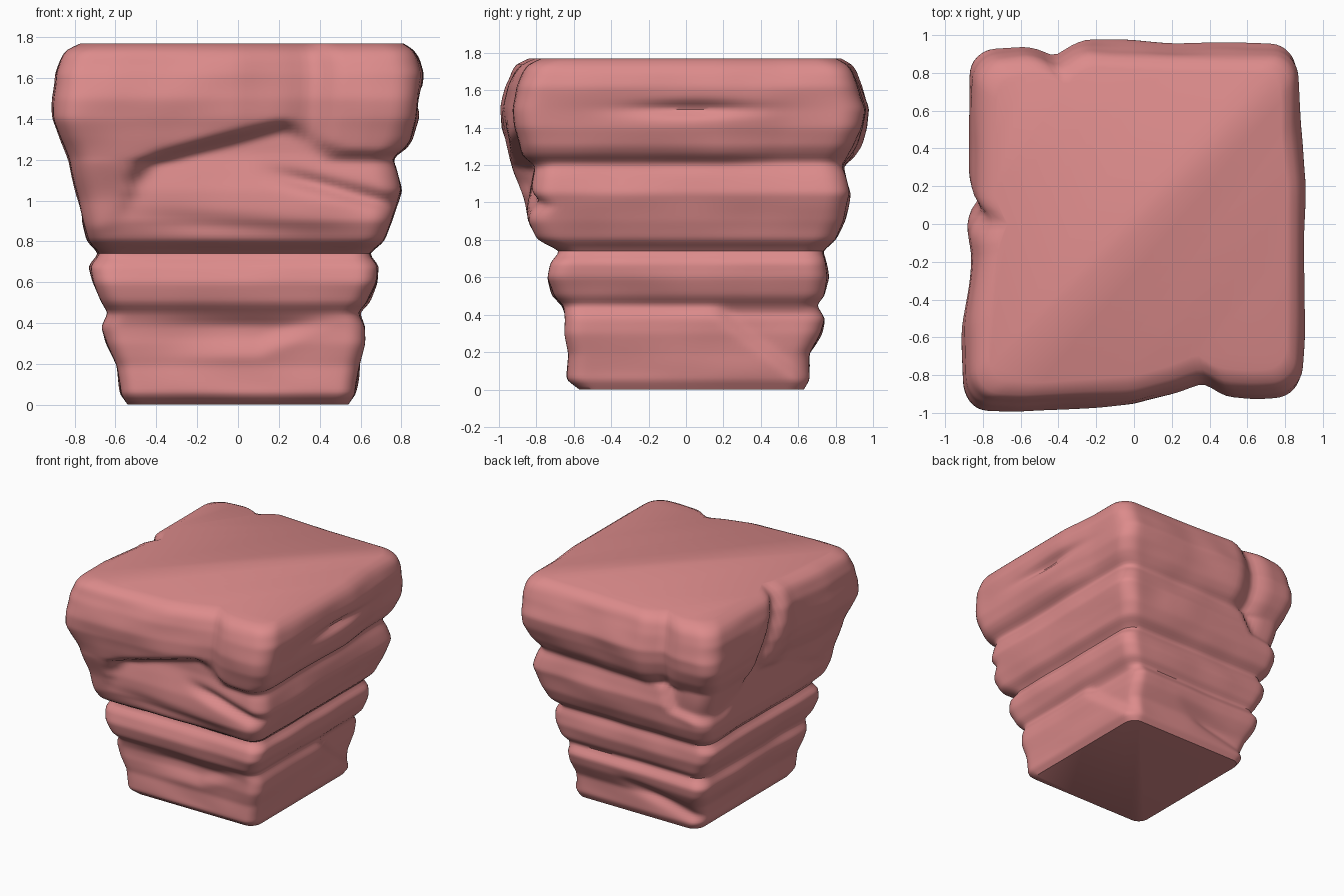
import bpy, bmesh
from math import cos, sin, pi, exp
from mathutils import Vector, noise

if "Cube" in bpy.data.objects:
    bpy.data.objects.remove(bpy.data.objects["Cube"])

H = 1.77


def lerp(pts, t):
    if t <= pts[0][0]:
        return pts[0][1]
    for (a, p), (b, q) in zip(pts, pts[1:]):
        if t <= b:
            return p + (q - p) * (t - a) / (b - a)
    return pts[-1][1]


def step(a, b, t):
    t = max(0, min(1, (t - a) / (b - a)))
    return t * t * (3 - 2 * t)


def bump(t, w):
    return exp(-(t / w) ** 2)


# Layered lower rock: half-width of each side by height
Z = (0, .05, .19, .3, .38, .45, .5, .6, .68, .74, .8, .9, 1.05, 1.15, 1.23, H)
under = {
    'R': (.54, .575, .595, .62, .62, .59, .635, .68, .685, .64, .715, .755, .795, .77, .74, .74),
    'L': (.54, .575, .59, .64, .665, .63, .66, .71, .73, .68, .735, .76, .76, .75, .74, .74),
    'F': (.57, .635, .625, .65, .65, .66, .71, .74, .72, .67, .79, .845, .84, .82, .80, .76),
    'B': (.63, .66, .66, .72, .74, .695, .735, .76, .75, .73, .80, .845, .875, .85, .82, .80)}
# Overhanging cap rock
cap_z = (.75, 1.0, 1.2, 1.3, 1.4, 1.5, 1.62, 1.7, 1.74, H)
cap = {
    'R': (.72, .76, .78, .85, .88, .89, .905, .885, .86, .81),
    'L': (.735, .78, .83, .875, .905, .91, .90, .87, .84, .77),
    'F': (.81, .87, .93, .96, .985, .99, .97, .94, .91, .84),
    'B': (.83, .86, .87, .93, .965, .985, .95, .92, .89, .83)}
under = {k: list(zip(Z, v)) for k, v in under.items()}
cap = {k: list(zip(cap_z, v)) for k, v in cap.items()}
# Lower edge of the cap along each side
edge = {
    'F': [(-.8, .82), (-.6, .88), (-.5, 1.1), (-.4, 1.2), (0, 1.31), (.22, 1.37), (.34, 1.29), (.5, 1.22), (.8, 1.21)],
    'L': [(-.9, .82), (-.5, 1.0), (0, 1.15), (.3, 1.22), (.45, 1.08), (.6, .98), (.9, .97)],
    'B': [(-.85, .97), (-.5, 1.02), (-.38, 1.2), (.8, 1.2)],
    'R': [(-.8, 1.22), (.8, 1.22)]}
# In-plane waviness of the cap along each side
wave = {
    'F': [(-.8, -.01), (-.55, 0), (0, -.035), (.2, -.09), (.34, -.15), (.44, -.08), (.6, -.065), (.9, -.07)],
    'L': [(-.9, 0), (-.5, 0), (-.15, -.05), (0, -.03), (.2, -.04), (.9, -.04)],
    'B': [(-.85, -.06), (-.55, -.035), (-.4, -.065), (-.25, 0), (.2, -.025), (.9, -.03)],
    'R': [(-.9, -.005), (.2, 0), (.5, -.03), (.9, -.03)]}


def half(side, u, z):
    """Distance of a side from the axis at position u along it."""
    k = step(-.035, .04, z - lerp(edge[side], u))
    low = lerp(under[side], z)
    top = lerp(cap[side], z) + lerp(wave[side], u)
    if side == 'L':      # slanting crack
        top -= .07 * bump(u - (H - z) * .45, .06)
    if side == 'R':      # slot and lower facet
        top -= .05 * bump(u - .02, .3) * bump(z - 1.5, .035)
        low -= .04 * step(0, .06, u - .15 - .1 * (1 - z / .4)) * step(0, .1, z + u * .8 - .5) * step(.46, .4, z)
    if side == 'F':      # slanting folds and lower hollow
        low -= .05 * bump(z - 1.1 + .25 * (u - .3), .04) * step(.05, .4, u)
        low -= .03 * bump(z - .88 + .05 * u, .05) * bump(u + .1, .4)
        low -= .045 * step(.0, .12, z - .22 - .4 * max(0, u - .1)) * step(.46, .38, z) * bump(u - .05, .4)
    if side == 'B':
        top -= .03 * bump(u + .4, .05)
        low -= .04 * bump(z - .25 - .25 * u, .05) * step(.2, -.2, u)
    return low + (top - low) * k


# Unit rounded square outline: position and normal
r, n, arc = .15, 40, 8
ring = []
for s in range(4):
    a0 = s * pi / 2
    c, d = cos(a0), sin(a0)
    pts = [(1, -(1 - r) + 2 * (1 - r) * i / n, 0) for i in range(n)]
    pts += [(1 - r + r * cos(t), 1 - r + r * sin(t), t) for t in (pi / 2 * j / arc for j in range(arc))]
    for x, y, t in pts:
        ring.append((x * c - y * d, x * d + y * c))

# Rock body
bm = bmesh.new()
M = 110
rows = []
for j in range(M + 1):
    z = H * j / M
    row = []
    for sx, sy in ring:
        xs, ys = ('R' if sx > 0 else 'L'), ('B' if sy > 0 else 'F')
        ux = sx * (lerp(under['R'], z) + .08 * (z > 1.2))
        uy = sy * (lerp(under['B'], z) + .08 * (z > 1.2))
        # sides meet at x = 0 / y = 0 with zero width, so scaling stays continuous
        x, y = sx * half(xs, uy, z), sy * half(ys, ux, z)
        w = noise.noise(Vector((x * 3, y * 3, z * 5))) * .018 * step(0, .1, z) * step(H, H - .1, z)
        row.append(bm.verts.new((x * (1 + w), y * (1 + w), z)))
    rows.append(row)
N = len(ring)
for a, b in zip(rows, rows[1:]):
    for i in range(N):
        k = (i + 1) % N
        bm.faces.new((a[i], a[k], b[k], b[i]))
mid = [v for row in rows[1:-1] for v in row]
for _ in range(2):
    bmesh.ops.smooth_vert(bm, verts=mid, factor=.5, use_axis_x=True, use_axis_y=True, use_axis_z=True)
# Flat top and base
bm.faces.new(rows[-1])
bm.faces.new(rows[0][::-1])
mesh = bpy.data.meshes.new("layered_rock")
bm.to_mesh(mesh)
bm.free()
rock = bpy.data.objects.new("layered_rock", mesh)
bpy.context.collection.objects.link(rock)
mat = bpy.data.materials.new("red_stone")
mat.diffuse_color = (.72, .26, .26, 1)
mat.use_nodes = True
mat.node_tree.nodes["Principled BSDF"].inputs["Base Color"].default_value = mat.diffuse_color
mesh.materials.append(mat)
bpy.context.view_layer.objects.active = rock
rock.select_set(True)
bpy.ops.object.shade_smooth_by_angle(angle=.8)
